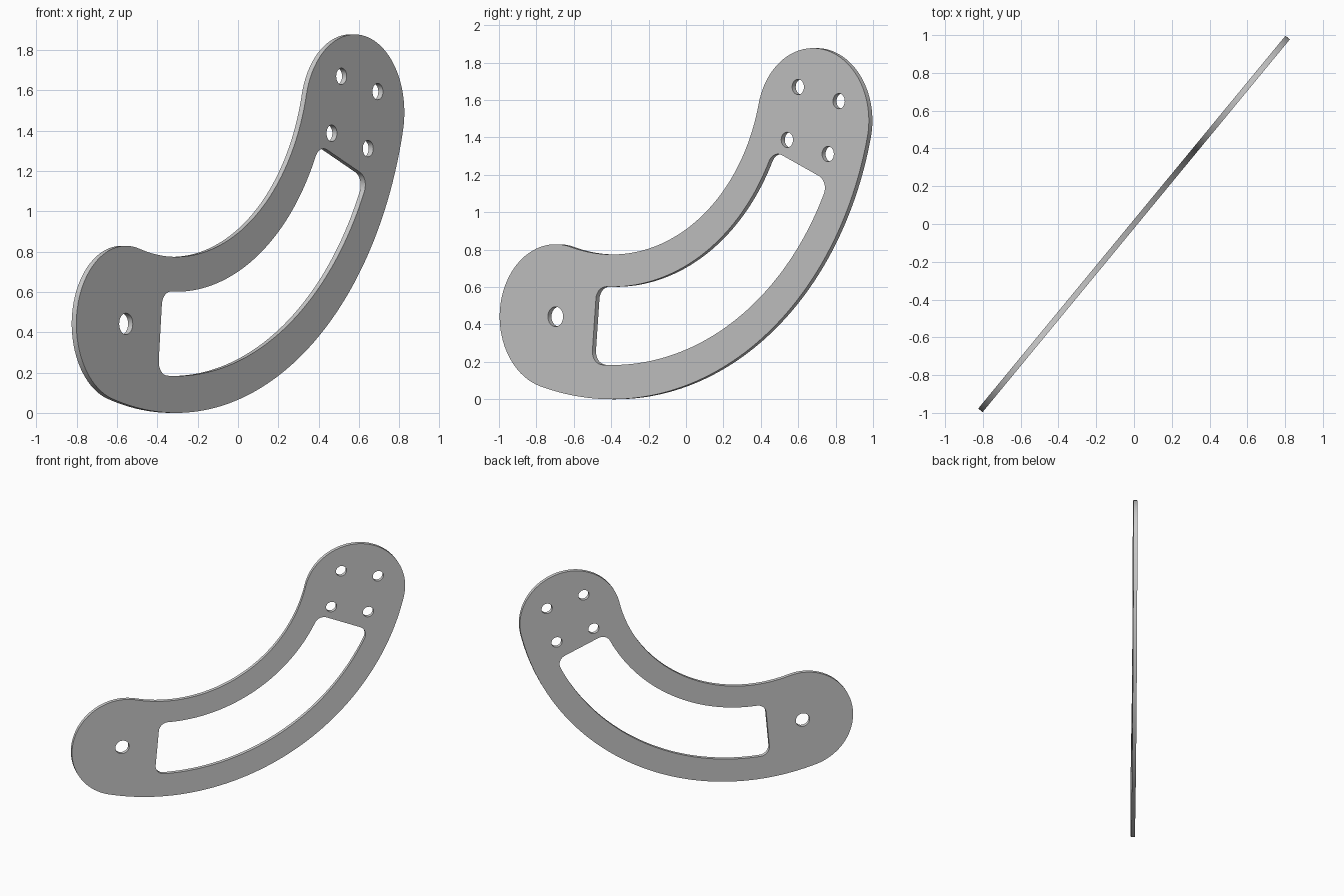
import bpy, bmesh
from math import radians, degrees, asin, cos, sin

if "Cube" in bpy.data.objects:
    bpy.data.objects.remove(bpy.data.objects["Cube"])

# Plate layout, drawn flat (x along the plate, y up), all around one arc centre
CX, CY = -0.5, 1.817
MID, HALF = 1.43, 0.387              # centre-line radius and half width
A_LEFT, A_RIGHT = -105.9, -13.2      # angles of the two rounded ends
THICK = 0.03


def polar(r, a, c=(CX, CY)):
    return (c[0] + r * cos(radians(a)), c[1] + r * sin(radians(a)))


def arc(c, r, a0, a1, n):
    return [polar(r, a0 + (a1 - a0) * i / n, c) for i in range(n + 1)]


def fillet(r, a, f, side_r, side_a):
    """Centre of a corner rounding, inset from radius r and angle a."""
    rc = r + side_r * f
    ac = a + side_a * degrees(asin(f / rc))
    return polar(rc, ac), ac


C = (CX, CY)
left, right = polar(MID, A_LEFT), polar(MID, A_RIGHT)

# Outline: outer arc, upper lobe, inner arc, lower lobe
outline = (arc(C, MID + HALF, A_LEFT, A_RIGHT, 64)[:-1]
           + arc(right, HALF, A_RIGHT, A_RIGHT + 180, 40)[:-1]
           + arc(C, MID - HALF, A_RIGHT, A_LEFT, 56)[:-1]
           + arc(left, HALF, A_LEFT + 180, A_LEFT + 360, 40)[:-1])

# Curved slot with rounded corners
R_OUT, R_IN, S0, S1, F = 1.634, 1.216, -95.0, -23.5, 0.07
c1, a1 = fillet(R_OUT, S0, F, -1, 1)
c2, a2 = fillet(R_OUT, S1, F, -1, -1)
c3, a3 = fillet(R_IN, S1, F, 1, -1)
c4, a4 = fillet(R_IN, S0, F, 1, 1)
slot = (arc(c1, F, S0 - 90, a1, 8)
        + arc(C, R_OUT, a1, a2, 48)[1:-1]
        + arc(c2, F, a2, S1 + 90, 8)
        + arc(c3, F, S1 + 90, a3 + 180, 8)
        + arc(C, R_IN, a3, a4, 48)[1:-1]
        + arc(c4, F, a4 + 180, S0 + 270, 8))

# Pivot hole and square pattern of four bolt holes
holes = [arc(left, 0.053, 0, 360, 32)[:-1]]
for k in range(4):
    holes.append(arc(polar(0.207, 30 + 90 * k, right), 0.041, 0, 360, 28)[:-1])

# Filled, extruded flat curve
curve = bpy.data.curves.new("curved_plate", "CURVE")
curve.dimensions = "2D"
curve.fill_mode = "BOTH"
curve.extrude = THICK / 2
for loop in [outline, slot] + holes:
    s = curve.splines.new("POLY")
    s.points.add(len(loop) - 1)
    for p, (x, y) in zip(s.points, loop):
        p.co = (x, y, 0, 1)
    s.use_cyclic_u = True

plate = bpy.data.objects.new("curved_plate", curve)
bpy.context.collection.objects.link(plate)
plate.rotation_euler = (radians(90), 0, radians(50.5))
bpy.context.view_layer.objects.active = plate
plate.select_set(True)
bpy.ops.object.convert(target="MESH")
plate = bpy.context.object

# Weld faces to walls, then smooth the curved walls only
bm = bmesh.new()
bm.from_mesh(plate.data)
bmesh.ops.remove_doubles(bm, verts=bm.verts, dist=0.0005)
bmesh.ops.recalc_face_normals(bm, faces=bm.faces)
bm.to_mesh(plate.data)
bm.free()
bpy.ops.object.shade_smooth_by_angle(angle=radians(30))
